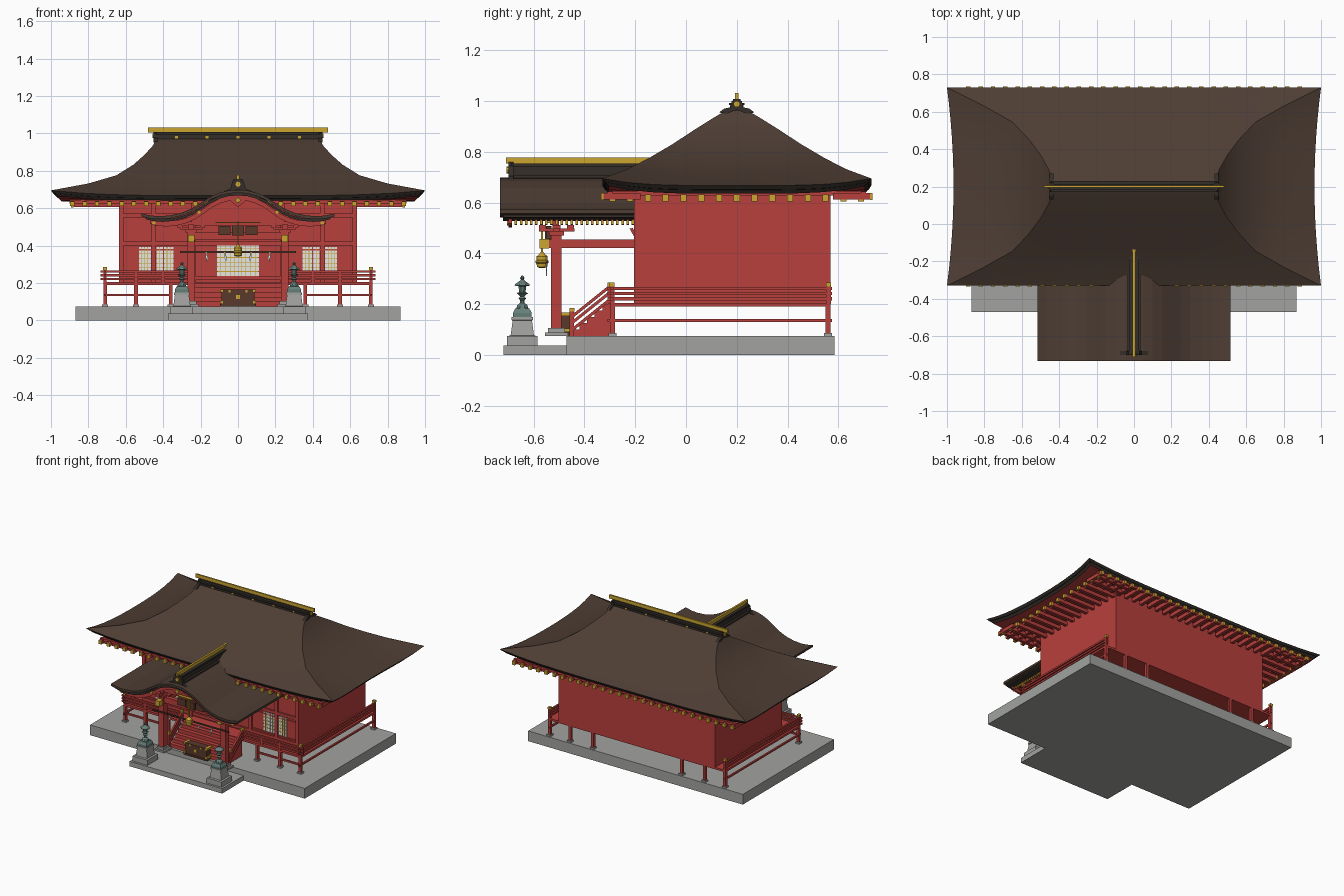
import bpy, bmesh, math
from mathutils import Vector

COL = dict(red=(.48, .05, .045), dark=(.035, .028, .022), roof=(.075, .047, .034), gold=(.6, .38, .03),
           stone=(.36, .37, .35), bronze=(.13, .21, .19), paper=(.8, .8, .76), wood=(.1, .04, .025))
MAT = {}
for k, c in COL.items():
    MAT[k] = bpy.data.materials.new(k)
    MAT[k].diffuse_color = (*c, 1)


def finish(name, bm, *mats, smooth=None):
    bmesh.ops.recalc_face_normals(bm, faces=bm.faces)
    me = bpy.data.meshes.new(name)
    bm.to_mesh(me)
    bm.free()
    for m in mats:
        me.materials.append(MAT[m])
    ob = bpy.data.objects.new(name, me)
    bpy.context.collection.objects.link(ob)
    if smooth:
        bpy.ops.object.select_all(action='DESELECT')
        ob.select_set(True)
        bpy.context.view_layer.objects.active = ob
        bpy.ops.object.shade_smooth_by_angle(angle=math.radians(smooth))
    return ob


def boxes(name, mat, lst, mirror=False):
    """Boxes given as x0, x1, y0, y1, z0, z1, optionally mirrored in x."""
    bm = bmesh.new()
    if mirror:
        lst = lst + [(-b[1], -b[0], *b[2:]) for b in lst]
    for x0, x1, y0, y1, z0, z1 in lst:
        for v in bmesh.ops.create_cube(bm, size=1)['verts']:
            v.co = ((x0 + x1) / 2 + v.co.x * (x1 - x0), (y0 + y1) / 2 + v.co.y * (y1 - y0),
                    (z0 + z1) / 2 + v.co.z * (z1 - z0))
    return finish(name, bm, mat)


def prisms(name, mat, polys, axis='y'):
    """Extruded outlines: (points, start, end); points are xz (axis y) or yz (axis x)."""
    bm = bmesh.new()
    for pts, a, b in polys:
        at = lambda p, t: (p[0], t, p[1]) if axis == 'y' else (t, p[0], p[1])
        u, w = [[bm.verts.new(at(p, t)) for p in pts] for t in (a, b)]
        bm.faces.new(u)
        bm.faces.new(w)
        for i in range(len(pts)):
            j = (i + 1) % len(pts)
            bm.faces.new((u[i], u[j], w[j], w[i]))
    return finish(name, bm, mat)


def lathe(name, mat, prof, n, places, rot=0.0):
    bm = bmesh.new()
    for cx, cy in places:
        rings = [[bm.verts.new((cx + r * math.cos(rot + math.tau * i / n), cy + r * math.sin(rot + math.tau * i / n), z))
                  for i in range(n)] for r, z in prof]
        for a, b in zip(rings, rings[1:]):
            for i in range(n):
                bm.faces.new((a[i], a[(i + 1) % n], b[(i + 1) % n], b[i]))
        bm.faces.new(rings[0])
        bm.faces.new(rings[-1])
    return finish(name, bm, mat)


# Stone platform
boxes('platform', 'stone', [(-.87, .87, -.47, .585, 0, .075)])
boxes('front_step', 'stone', [(-.375, .375, -.72, -.47, 0, .036)])

# Hall body, veranda floor
boxes('hall_walls', 'red', [(-.635, .635, -.19, .57, .19, .65)])
boxes('veranda_floor', 'red', [(-.72, .72, -.3, .57, .19, .205)])
boxes('front_wall_frame', 'red', [(x - .012, x + .012, -.205, -.19, .205, .63) for x in (.623, .45, .24)]
      + [(0, .635, -.202, -.19, z, z + .022) for z in (.215, .4, .55)]
      + [(.25, .61, -.197, -.19, z, z + .008) for z in (.243, .375)], True)
win = [(.345, .395), (.402, .435), (.465, .53)]
boxes('window_panels', 'paper', [(a, b, -.196, -.18, .255, .392) for a, b in win] + [(0, .112, -.196, -.18, .235, .41)], True)
boxes('window_lattice', 'gold', [(x, x + .003, -.199, -.19, .255, .392) for x in (.36, .378, .418, .48, .497, .514)]
      + [(a, b, -.199, -.19, z, z + .003) for a, b in win for z in (.28, .305, .33, .355)]
      + [(x, x + .003, -.199, -.19, .235, .41) for x in (.015, .04, .065, .09)]
      + [(0, .112, -.199, -.19, z, z + .003) for z in (.26, .285, .31, .335, .36, .385)], True)

# Veranda posts, rails and caps
boxes('veranda_supports', 'red', [(x - .01, x + .01, y - .01, y + .01, .085, .195)
      for x in (.71, .545, .36) for y in (-.29, .56)], True)
boxes('support_feet', 'stone', [(x - .016, x + .016, y - .016, y + .016, .075, .086)
      for x in (.71, .545, .36) for y in (-.29, .56)], True)
boxes('veranda_rails', 'red', [(.705, .717, -.31, .575, z, z + .012) for z in (.13, .215, .235, .255)]
      + [(.24, .735, -.297, -.285, z, z + .012) for z in (.215, .235, .255)] + [(.36, .71, -.296, -.284, .13, .142)]
      + [(x - .008, x + .008, -.299, -.283, .2, .262) for x in (.545, .4)]
      + [(x - .009, x + .009, y - .009, y + .009, .2, .275) for x, y in ((.711, -.291), (.711, .562), (.245, -.3))], True)
boxes('rail_caps', 'gold', [(x - .01, x + .01, y - .01, y + .01, z, z + .015) for x, y, z in
      ((.711, -.291, .27), (.711, .562, .27), (.245, -.3, .27), (.245, -.45, .17))], True)

# Stairs with sloping handrails
boxes('stairs', 'red', [(-.235, .235, -.45 + .03 * i, -.29, .075 + .025 * i, .1 + .025 * i) for i in range(5)])
prisms('stair_rails', 'red', [([(-.45, z), (-.3, z + .12), (-.3, z + .135), (-.45, z + .015)], s * .239, s * .251)
       for z in (.09, .118, .142) for s in (-1, 1)], 'x')
boxes('stair_posts', 'red', [(.236, .254, -.459, -.441, .075, .172)], True)


# Main hipped roof: curved rings from eave to ridge, with red soffit
def ring(bm, a, b, z, lift=0, bow=0, n=12):
    pts = []
    for i in range(n):
        t = 2 * i / n - 1
        pts.append((a * t, -b, z + lift * t ** 4))
    for i in range(n):
        t = 2 * i / n - 1
        pts.append((a - bow * (1 - t * t), b * t, z + lift * t ** 4))
    pts += [(-x, -y, zz) for x, y, zz in pts]
    return [bm.verts.new((x, y + .2, zz)) for x, y, zz in pts]


bm = bmesh.new()
levels = [(.63, .38, .645, 0, 0), (.965, .505, .635, .03, .03), (.98, .517, .65, .03, .032), (.985, .52, .651, .03, .033),
          (1, .53, .667, .028, .035), (.8, .43, .718, .014, .012), (.65, .345, .772, .004, 0), (.56, .25, .832, 0, 0),
          (.5, .17, .885, 0, 0), (.455, .09, .935, 0, 0), (.435, .03, .97, 0, 0)]
rings = [ring(bm, *l) for l in levels]
for k, (a, b) in enumerate(zip(rings, rings[1:])):
    for i in range(len(a)):
        f = bm.faces.new((a[i], a[(i + 1) % len(a)], b[(i + 1) % len(a)], b[i]))
        f.material_index = 1 if k == 0 else 2 if k < 4 else 0
bm.faces.new(rings[-1])
finish('main_roof', bm, 'roof', 'red', 'dark', smooth=25)

# Rafters with gilded ends, and the purlins carrying them
raf, tip = [], []
for i in range(28):
    x = -.885 + 1.77 * i / 27
    for s in (-1, 1):
        y0, y1, y2 = .2 + s * .38, .2 + s * .525, .2 + s * .535
        raf.append((x - .011, x + .011, min(y0, y1), max(y0, y1), .612, .638))
        tip.append((x - .012, x + .012, min(y1, y2), max(y1, y2), .611, .637))
for i in range(15):
    y = -.29 + .98 * i / 14
    for s in (-1, 1):
        x0, x1, x2 = s * .63, s * .88, s * .892
        raf.append((min(x0, x1), max(x0, x1), y - .011, y + .011, .606, .632))
        tip.append((min(x1, x2), max(x1, x2), y - .012, y + .012, .605, .631))
raf += [(-.9, .9, y - .01, y + .01, .626, .644) for y in (-.3, .7)]
raf += [(s * .83 - .01, s * .83 + .01, -.31, .71, .628, .646) for s in (-1, 1)]
boxes('rafters', 'red', raf)
boxes('rafter_tips', 'gold', tip)

# Main ridge
boxes('main_ridge', 'dark', [(-.44, .44, .178, .222, .95, .985), (-.445, .445, .17, .23, .985, .993),
                             (-.45, .45, .185, .215, .993, 1.008)])
boxes('ridge_cap', 'gold', [(-.48, .48, .194, .206, 1.006, 1.032)])
boxes('ridge_studs', 'gold', [(x - .008, x + .008, .174, .226, .972, .986) for x in (-.33, -.165, 0, .165, .33)])
orn = [(.13, .955), (.15, .97), (.175, .975), (.18, 1), (.2, 1.01), (.22, 1), (.225, .975), (.25, .97), (.27, .955), (.24, .95), (.2, .965), (.16, .95)]
prisms('ridge_end_ornaments', 'dark', [(orn, s * .43, s * .452) for s in (-1, 1)], 'x')
disc = [(.2 + .013 * math.cos(i * math.tau / 10), .988 + .013 * math.sin(i * math.tau / 10)) for i in range(10)]
prisms('ridge_end_discs', 'gold', [(disc, s * .44, s * .458) for s in (-1, 1)], 'x')

# Porch roof: undulating gable swept front to back
half = [(0, .698), (.05, .695), (.1, .682), (.15, .66), (.2, .628), (.25, .597), (.3, .576), (.36, .562), (.42, .557), (.47, .561), (.515, .572)]


def curve(dz, w):
    h = [(x * w / .515, z + dz) for x, z in half]
    return [(-x, z) for x, z in h[:0:-1]] + h


def band(top, bot, w):
    return curve(top, w) + curve(bot, w)[::-1]


prisms('porch_roof', 'roof', [(band(0, -.016, .515), -.733, -.19)])
prisms('porch_roof_underlayer', 'dark', [(band(-.015, -.03, .495), -.722, -.19)])
prisms('porch_bargeboard', 'red', [(band(-.028, -.055, .47), -.7, -.685)])
prisms('porch_rafters', 'red', [(band(-.03, -.045, .46), -.675 + .02 * i, -.665 + .02 * i) for i in range(24)])
boxes('porch_rafter_tips', 'gold', [(.455, .464, -.675 + .02 * i, -.665 + .02 * i, .514, .529) for i in range(24)], True)
prisms('porch_gable_panel', 'red', [([(-.25, .52), (.25, .52)] + [p for p in curve(-.03, .5)[::-1] if abs(p[0]) < .26], -.53, -.505)])
boxes('porch_ridge', 'dark', [(-.035, .035, -.685, -.12, .69, .706), (-.02, .02, -.685, -.12, .7, .75), (-.028, .028, -.69, -.12, .742, .754)])
boxes('porch_ridge_cap', 'gold', [(-.007, .007, -.71, -.11, .753, .778)])
prisms('porch_ridge_ornament', 'dark', [([(-.075, .69), (-.04, .705), (-.03, .745), (0, .765), (.03, .745), (.04, .705), (.075, .69), (0, .70)], -.7, -.68)])
gem = lambda x, z, r: [(x + r * math.cos(i * math.pi / 4), z + r * math.sin(i * math.pi / 4)) for i in range(8)]
prisms('porch_gold_studs', 'gold', [(gem(0, .728, .014), -.708, -.69), (gem(0, .643, .014), -.71, -.69),
       (gem(-.21, .58, .01), -.706, -.69), (gem(.21, .58, .01), -.706, -.69), (gem(-.45, .52, .01), -.706, -.69), (gem(.45, .52, .01), -.706, -.69)])
prisms('gable_pendant', 'red', [([(-.06, .655), (.06, .655), (.03, .63), (0, .605), (-.03, .63)], -.7, -.68)])

# Porch pillars, beams and brackets
boxes('pillar_bases', 'stone', [(.21, .29, -.555, -.465, .075, .088), (.222, .278, -.543, -.477, .088, .105)], True)
boxes('porch_pillars', 'red', [(.23, .27, -.532, -.49, .1, .47)], True)
boxes('porch_beams', 'red', [(.235, .265, -.54, -.19, .42, .455), (0, .25, -.527, -.495, .43, .472), (0, .45, -.525, -.5, .507, .53),
      (.22, .28, -.54, -.48, .47, .485), (.19, .31, -.525, -.497, .485, .498), (.236, .264, -.58, -.44, .485, .498)]
      + [(x - .014, x + .014, -.527, -.495, .496, .512) for x in (.19, .25, .31)]
      + [(.234, .266, y - .014, y + .014, .496, .512) for y in (-.565, -.455)], True)
prisms('wall_struts', 'red', [([(-.19, .44), (-.19, .46), (-.21, .5), (-.222, .497)], s * .24, s * .26) for s in (-1, 1)], 'x')
boxes('beam_end_caps', 'gold', [(.233, .267, -.577, -.54, .418, .457)], True)
boxes('plaque', 'wood', [(-.105, -.04, -.55, -.53, .458, .505), (-.033, .033, -.555, -.53, .455, .508), (.04, .105, -.55, -.53, .458, .505)])
boxes('plaque_trim', 'gold', [(-.12, .12, -.55, -.525, .52, .526)])

# Bell, rope and paper streamers
lathe('bell', 'gold', [(.01, .342), (.02, .347), (.022, .36), (.026, .363), (.026, .37), (.022, .373), (.022, .388), (.012, .396), (.005, .405)], 12, [(0, -.567)])
boxes('bell_cord', 'gold', [(-.004, .004, -.571, -.563, .4, .53)])
boxes('sacred_rope', 'wood', [(-.31, .31, -.55, -.542, .361, .37)])
zig = [(0, .362), (.008, .362), (.008, .345), (.014, .345), (.014, .325), (.008, .31), (.006, .33), (0, .335)]
prisms('paper_streamers', 'paper', [([(x + s * p, z) for p, z in zig], -.552, -.548) for x, s in ((-.175, 1), (-.075, 1), (.075, -1), (.175, -1))])

# Offertory box
boxes('offertory_box', 'wood', [(-.088, .088, -.49, -.443, .085, .16), (-.095, .095, -.495, -.438, .075, .088), (-.094, .094, -.494, -.439, .153, .165)])
boxes('offertory_box_fittings', 'gold', [(x - .008, x + .008, -.497, -.436, z, z + .014) for x in (-.088, .088) for z in (.09, .152)]
      + [(-.012, .012, -.495, -.48, .115, .137)] + [(x - .006, x + .006, -.497, -.48, .15, .162) for x in (-.045, .045)])

# Pair of lanterns on stepped stone pedestals
R2 = math.sqrt(2)
spots = [(-.3, -.645), (.3, -.645)]
lathe('lantern_pedestals', 'stone', [(.06 * R2, .036), (.06 * R2, .074), (.046 * R2, .076), (.038 * R2, .135), (.042 * R2, .137), (.042 * R2, .15)], 4, spots, math.pi / 4)
lathe('lantern_bases', 'bronze', [(.037 * R2, .15), (.037 * R2, .165), (.028 * R2, .182), (.02 * R2, .184)], 4, spots, math.pi / 4)
lathe('lanterns', 'bronze', [(.026, .182), (.022, .195), (.01, .205), (.009, .215), (.016, .222), (.009, .23), (.018, .238), (.024, .243),
      (.014, .247), (.016, .27), (.033, .273), (.03, .279), (.013, .29), (.006, .296), (.01, .303), (.002, .313)], 8, spots, math.pi / 8)
